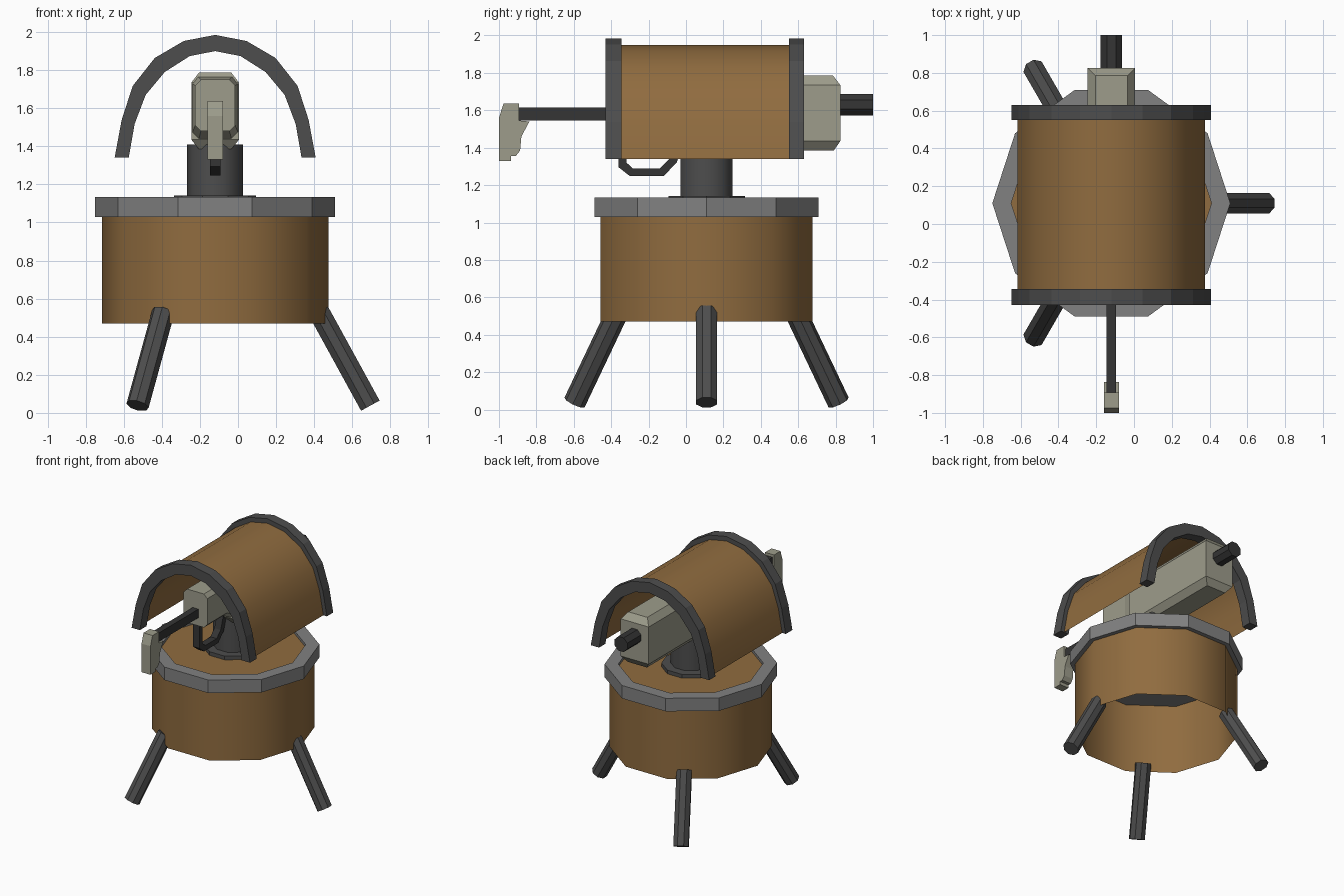
import bpy, bmesh, math
from mathutils import Vector, Matrix

if "Cube" in bpy.data.objects:
    bpy.data.objects.remove(bpy.data.objects["Cube"])

CX, CY = -0.12, 0.11  # turret axis


def material(name, r, g, b):
    m = bpy.data.materials.new(name)
    m.diffuse_color = (r, g, b, 1)
    m.use_nodes = True
    m.node_tree.nodes["Principled BSDF"].inputs["Base Color"].default_value = m.diffuse_color
    return m


BROWN = material("brown_paint", 0.28, 0.15, 0.05)
GREY = material("mid_grey", 0.22, 0.22, 0.22)
DARK = material("dark_grey", 0.075, 0.075, 0.075)
BLACK = material("near_black", 0.035, 0.035, 0.035)
BEIGE = material("beige_metal", 0.34, 0.335, 0.26)


def make(name, verts, faces, mat, smooth=False):
    me = bpy.data.meshes.new(name)
    me.from_pydata([tuple(v) for v in verts], [], faces)
    bm = bmesh.new()
    bm.from_mesh(me)
    bmesh.ops.recalc_face_normals(bm, faces=bm.faces)
    bm.to_mesh(me)
    bm.free()
    me.materials.append(mat)
    ob = bpy.data.objects.new(name, me)
    bpy.context.collection.objects.link(ob)
    if smooth:
        bpy.ops.object.select_all(action='DESELECT')
        ob.select_set(True)
        bpy.context.view_layer.objects.active = ob
        bpy.ops.object.shade_smooth_by_angle(angle=math.radians(40))
    return ob


def loft(name, rings, mat, caps=(True, True), smooth=False):
    """Skin a list of equal closed rings, with optional end caps."""
    n = len(rings[0])
    faces = [(k * n + i, k * n + (i + 1) % n, (k + 1) * n + (i + 1) % n, (k + 1) * n + i)
             for k in range(len(rings) - 1) for i in range(n)]
    if caps[0]:
        faces.append(tuple(range(n)))
    if caps[1]:
        faces.append(tuple(range((len(rings) - 1) * n, len(rings) * n)))
    return make(name, [v for r in rings for v in r], faces, mat, smooth)


def decagon(r, z):
    return [(CX + r * math.cos(math.tau * i / 10), CY + r * math.sin(math.tau * i / 10), z)
            for i in range(10)]


def lathe(name, profile, mat, caps=(True, True), smooth=False):
    return loft(name, [decagon(r, z) for r, z in profile], mat, caps, smooth)


def rod(name, a, b, r, mat, n=8):
    a, b = Vector(a), Vector(b)
    q = (b - a).to_track_quat('Z', 'Y')
    ring = [q @ Vector((r * math.cos(math.tau * (i + .5) / n), r * math.sin(math.tau * (i + .5) / n), 0))
            for i in range(n)]
    return loft(name, [[a + v for v in ring], [b + v for v in ring]], mat)


def side_plate(name, profile, half, mat):
    """Extrude a (y, z) profile across x."""
    return loft(name, [[(CX + s * half, y, z) for y, z in profile] for s in (-1, 1)], mat)


# Base drum (open underneath), collar and recessed deck
lathe("base_drum", [(0.595, 0.47), (0.595, 1.03)], BROWN, (False, False), True)
lathe("base_collar", [(0.53, 1.11), (0.53, 1.135), (0.63, 1.135), (0.63, 1.03)], GREY, (False, True))
lathe("base_deck", [(0.53, 1.112)], BROWN, (True, False))

# Swivel flange and post
lathe("post_flange", [(0.215, 1.11), (0.215, 1.142)], DARK)
lathe("swivel_post", [(0.147, 1.14), (0.147, 1.41)], DARK, smooth=True)

# Three splayed legs
for i in range(3):
    turn = Matrix.Translation((CX, CY, 0)) @ Matrix.Rotation(math.tau * i / 3, 4, 'Z')
    rod(f"leg_{i + 1}", turn @ Vector((0.815, 0, 0.038)), turn @ Vector((0.545, 0, 0.53)), 0.06, DARK)

# Arched shield: half profiles mirrored about the axis
OUTER = [(.528, 1.34), (.491, 1.538), (.433, 1.717), (.317, 1.864), (.165, 1.953), (0, 1.985)]
INNER = [(.454, 1.34), (.423, 1.517), (.365, 1.67), (.265, 1.79), (.133, 1.874), (0, 1.90)]
SHEET = [(a + (c - a) * .43, b + (d - b) * .43) for (a, b), (c, d) in zip(OUTER, INNER)]


def arch(half):
    return half + [(-x, z) for x, z in reversed(half[:-1])]


sheet = arch(SHEET)
n = len(sheet)
make("shield_sheet", [(CX + x, y, z) for y in (-0.37, 0.58) for x, z in sheet],
     [(i, i + 1, n + i + 1, n + i) for i in range(n - 1)], BROWN, True)

# Shield rims: rectangular section swept along the arch
for label, y0, y1 in (("front", -0.43, -0.345), ("rear", 0.55, 0.63)):
    rings = [[(CX + a, y0, b), (CX + a, y1, b), (CX + c, y1, d), (CX + c, y0, d)]
             for (a, b), (c, d) in zip(arch(OUTER), arch(INNER))]
    loft(f"shield_{label}_rim", rings, DARK)


def slab(half, y0, y1, z):
    return [(CX - half, y0, z), (CX + half, y0, z), (CX + half, y1, z), (CX - half, y1, z)]


# Gun housing: chamfered main box
loft("gun_housing", [slab(.085, -.01, .79, 1.385), slab(.125, -.05, .825, 1.435),
                     slab(.125, -.05, .825, 1.735), slab(.085, -.01, .785, 1.787)], BEIGE)


# Smaller front housing with cut corners
def cut_rect(w, z0, z1, c, y):
    half = [(w, z0 + c), (w, z1 - c), (w - c, z1), (-w + c, z1),
            (-w, z1 - c), (-w, z0 + c), (-w + c, z0), (w - c, z0)]
    return [(CX + x, y, z) for x, z in half]


loft("front_housing", [cut_rect(.105, 1.48, 1.75, .03, -.37),
                       cut_rect(.105, 1.48, 1.75, .03, -.12),
                       cut_rect(.123, 1.43, 1.765, .035, -.03)], BEIGE)

# Rear barrel and front stock bar
rod("rear_barrel", (CX, 0.80, 1.63), (CX, 1.0, 1.63), 0.062, BLACK)
side_plate("stock_bar", [(-.93, 1.545), (-.93, 1.615), (-.35, 1.615), (-.35, 1.545)], .026, BLACK)

# Shoulder stock
side_plate("shoulder_stock", [(-1, 1.33), (-1, 1.56), (-.975, 1.637), (-.893, 1.637), (-.893, 1.545),
                              (-.837, 1.54), (-.88, 1.46), (-.887, 1.385), (-.91, 1.355),
                              (-.935, 1.355), (-.935, 1.33)], .04, BEIGE)

# Trigger guard: strip following a U path
out = [(-.36, 1.49), (-.36, 1.295), (-.30, 1.248), (-.12, 1.248), (-.05, 1.32), (-.01, 1.44)]
inn = [(-.318, 1.49), (-.318, 1.32), (-.285, 1.29), (-.14, 1.29), (-.09, 1.34), (-.055, 1.44)]
loft("trigger_guard", [[(CX - .028, *o), (CX + .028, *o), (CX + .028, *p), (CX - .028, *p)]
                       for o, p in zip(out, inn)], BLACK)
